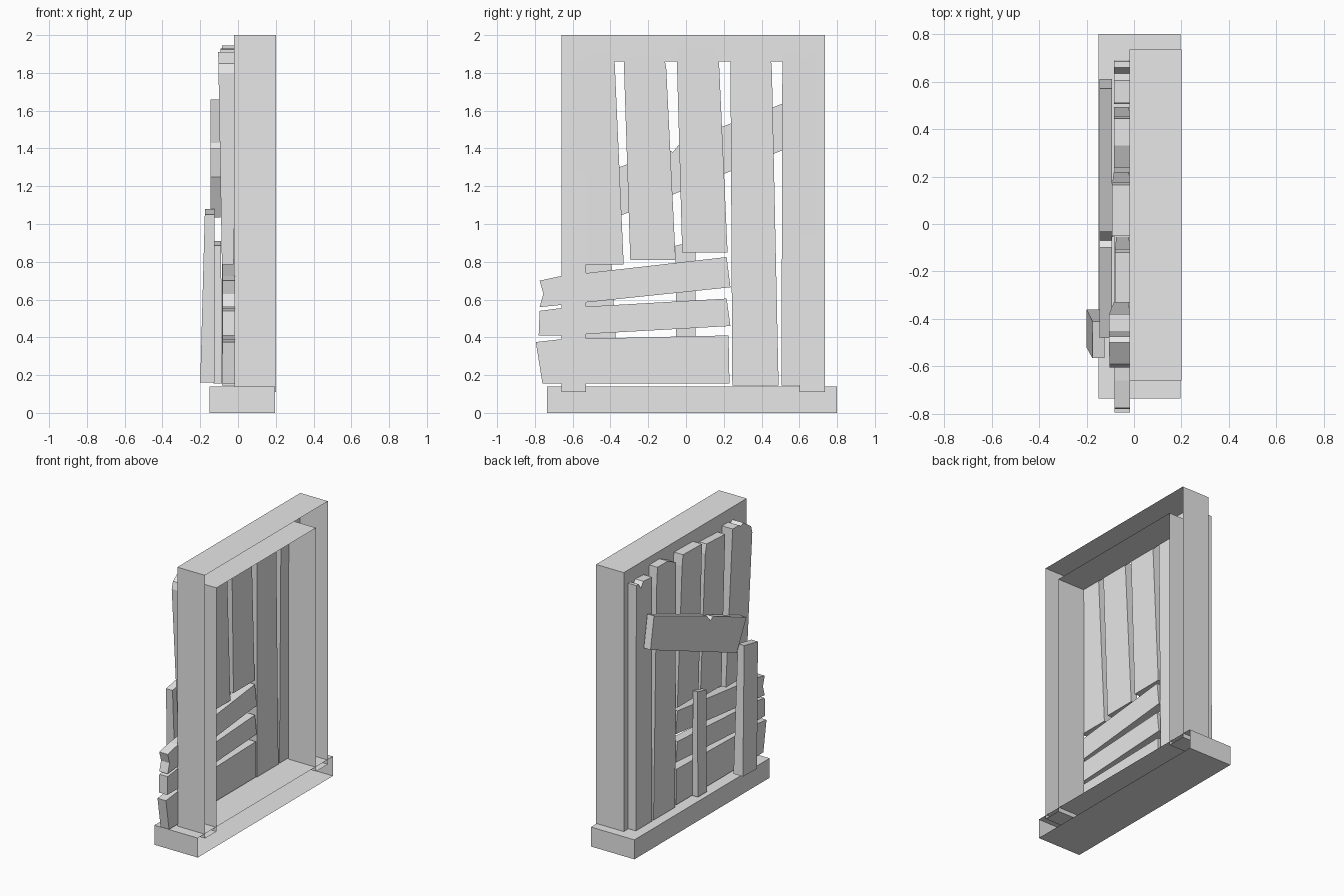
import bpy
import bmesh

cube = bpy.data.objects.get("Cube")
if cube:
    bpy.data.objects.remove(cube, do_unlink=True)

# One plain grey for everything
grey = bpy.data.materials.new("plain_grey")
grey.use_nodes = True
tone = (0.8, 0.8, 0.8, 1)
grey.diffuse_color = tone
grey.node_tree.nodes["Principled BSDF"].inputs["Base Color"].default_value = tone


def slab(name, outline, low, high=None, open_front=False):
    """Extrude a (y, z) outline along x; low and high are the (back, front)
    x limits at the bottom and top, so a slab can lean."""
    high = high or low
    zs = [z for y, z in outline]
    z0, span = min(zs), max(zs) - min(zs)
    bm = bmesh.new()
    rings = []
    for side in range(2):
        rings.append([bm.verts.new((low[side] + (high[side] - low[side]) * (z - z0) / span, y, z))
                      for y, z in outline])
    back, front = rings
    n = len(outline)
    bm.faces.new(back)
    cap = bm.faces.new(front[::-1])
    for i in range(n):
        j = (i + 1) % n
        bm.faces.new((back[i], front[i], front[j], back[j]))
    bmesh.ops.recalc_face_normals(bm, faces=bm.faces)
    if open_front:
        bmesh.ops.delete(bm, geom=[cap], context='FACES_ONLY')
    mesh = bpy.data.meshes.new(name)
    bm.to_mesh(mesh)
    bm.free()
    mesh.materials.append(grey)
    obj = bpy.data.objects.new(name, mesh)
    bpy.context.collection.objects.link(obj)
    return obj


# Window frame and sill: shells left open on the wall side
slab("window_frame",
     [(-.66, .11), (-.66, 2), (.735, 2), (.735, .11),
      (.6, .11), (.6, 1.86), (-.53, 1.86), (-.53, .11)],
     (-.02, .2), open_front=True)
slab("window_sill", [(-.735, 0), (-.735, .14), (.8, .14), (.8, 0)],
     (-.15, .195), open_front=True)

# Upright planks with broken tops
slab("upright_plank_1",
     [(-.56, .785), (-.605, 1.8), (-.59, 1.85), (-.5, 1.91), (-.475, 1.895),
      (-.45, 1.91), (-.38, 1.91), (-.33, .785)], (-.085, -.024), (-.105, -.015))
slab("upright_plank_2",
     [(-.295, .81), (-.33, 1.885), (-.12, 1.895), (-.105, 1.83), (-.055, .81)],
     (-.075, -.022), (-.08, -.015))
slab("upright_plank_3",
     [(-.02, .85), (-.05, 1.925), (.165, 1.93), (.175, 1.85), (.22, .85)],
     (-.085, -.022), (-.092, -.015))
slab("upright_plank_4",
     [(.245, .145), (.235, 1.9), (.33, 1.945), (.445, 1.945), (.455, 1.8), (.49, .145)],
     (-.085, -.022), (-.085, -.015))
slab("upright_plank_5",
     [(.505, .145), (.51, 1.9), (.605, 1.905), (.635, 1.865), (.66, 1.905),
      (.685, 1.905), (.69, .145)], (-.085, -.024), (-.085, -.015))

# Level boards that stick out past the frame
for label, outline in (
        ("upper", [(-.775, .7), (-.66, .725), (.215, .825), (.235, .665),
                   (-.53, .585), (-.775, .56), (-.755, .63)]),
        ("middle", [(-.775, .54), (-.66, .555), (.215, .605), (.235, .46),
                    (-.66, .41), (-.78, .41)]),
        ("lower", [(-.795, .375), (-.66, .39), (.225, .41), (.23, .155), (-.76, .155)])):
    slab(label + "_level_board", outline, (-.083, -.016))

# Bars nailed across the back of the planks
slab("slanted_crossbar",
     [(.57, 1.66), (.61, 1.43), (-.37, 1.035), (-.48, 1.25), (-.1, 1.4),
      (-.07, 1.38), (-.03, 1.43)], (-.145, -.092))
slab("tall_batten", [(-.52, .16), (-.565, 1.05), (-.41, 1.08), (-.36, .165)],
     (-.2, -.125), (-.175, -.125))
slab("short_batten", [(-.05, .155), (-.055, .885), (.05, .91), (.05, .155)],
     (-.13, -.085), (-.125, -.09))
